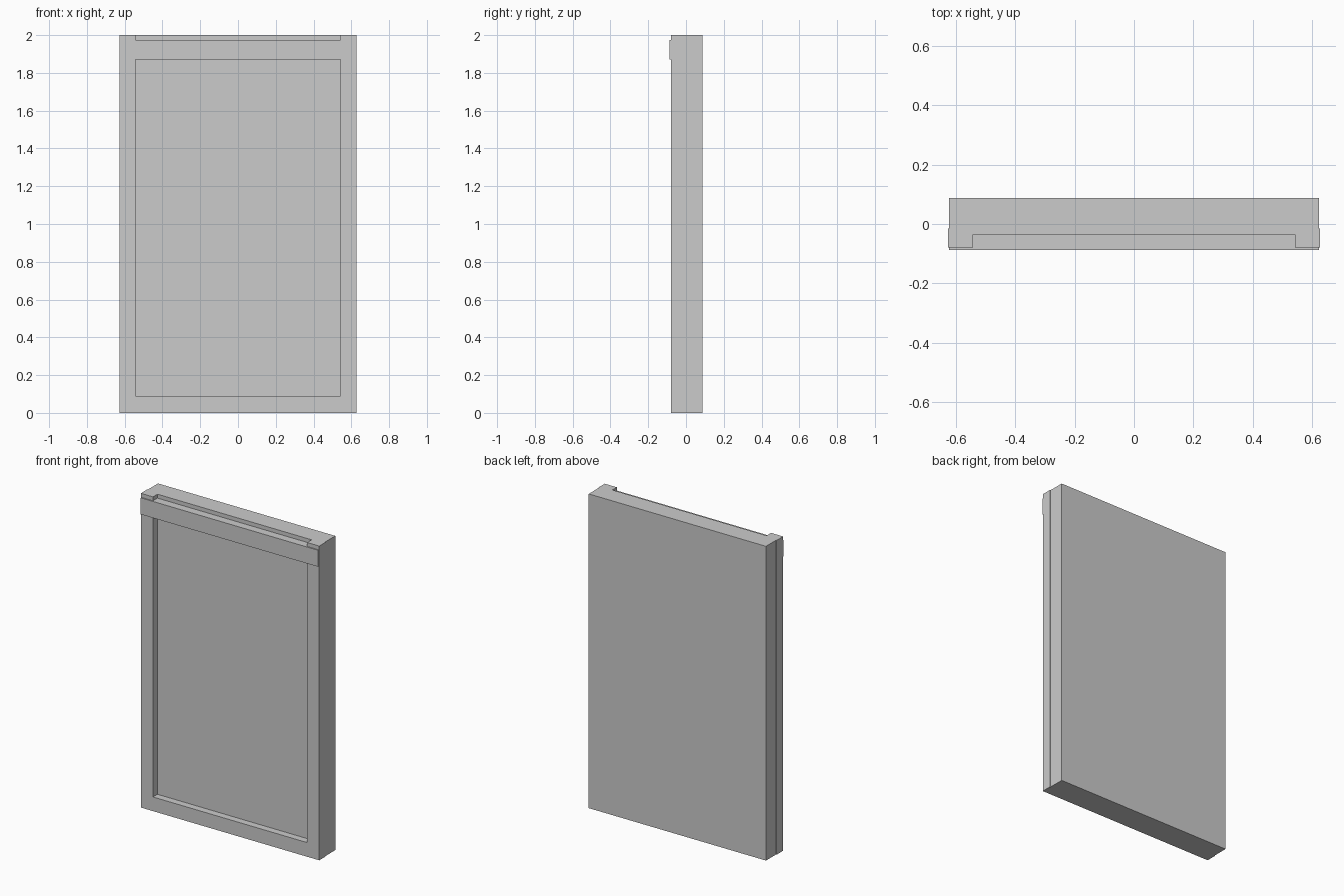
import bpy
import bmesh
from mathutils import Vector

cube = bpy.data.objects.get("Cube")
if cube:
    bpy.data.objects.remove(cube, do_unlink=True)

grey = bpy.data.materials.new("plain grey")
grey.use_nodes = True
COLOUR = (0.6, 0.6, 0.6, 1)
grey.diffuse_color = COLOUR
grey.node_tree.nodes["Principled BSDF"].inputs["Base Color"].default_value = COLOUR


def prism(name, points, offset):
    """Extrude a flat outline into a solid part."""
    bm = bmesh.new()
    face = bm.faces.new([bm.verts.new(p) for p in points])
    side = bmesh.ops.extrude_face_region(bm, geom=[face])
    moved = [v for v in side["geom"] if isinstance(v, bmesh.types.BMVert)]
    bmesh.ops.translate(bm, verts=moved, vec=Vector(offset))
    bmesh.ops.recalc_face_normals(bm, faces=bm.faces)
    mesh = bpy.data.meshes.new(name)
    bm.to_mesh(mesh)
    bm.free()
    mesh.materials.append(grey)
    obj = bpy.data.objects.new(name, mesh)
    bpy.context.collection.objects.link(obj)
    return obj


def mirrored(half):
    """Complete a right-hand outline with its mirror image."""
    return half + [(-a, b) for a, b in reversed(half)]


BACK, STEP, RECESS, FRONT, LIP = 0.087, -0.015, -0.035, -0.08, -0.087
HALF, RIM, OPENING = 0.624, 0.628, 0.543
SILL, BAR_LOW, BAR_TOP, TOP = 0.09, 1.87, 1.975, 2.0


def upright(name, half, y0, y1):
    return prism(name, [(x, y0, z) for x, z in mirrored(half)], (0, y1 - y0, 0))


# Thick rear slab
upright("rear_slab", [(HALF, 0), (HALF, TOP)], STEP, BACK)

# Recessed panel seen through the opening
upright("recessed_panel", [(OPENING, SILL), (OPENING, TOP)], RECESS, STEP)

# Front frame, open at the top and slightly wider than the slab
upright("front_frame",
        [(RIM, 0), (RIM, TOP), (OPENING, TOP), (OPENING, SILL)], FRONT, STEP)

# Top bar filling the slot, with a thin lip over the frame uprights
bar = mirrored([(HALF, LIP), (HALF, FRONT), (OPENING, FRONT), (OPENING, RECESS)])
prism("top_bar", [(x, y, BAR_LOW) for x, y in bar], (0, 0, BAR_TOP - BAR_LOW))
